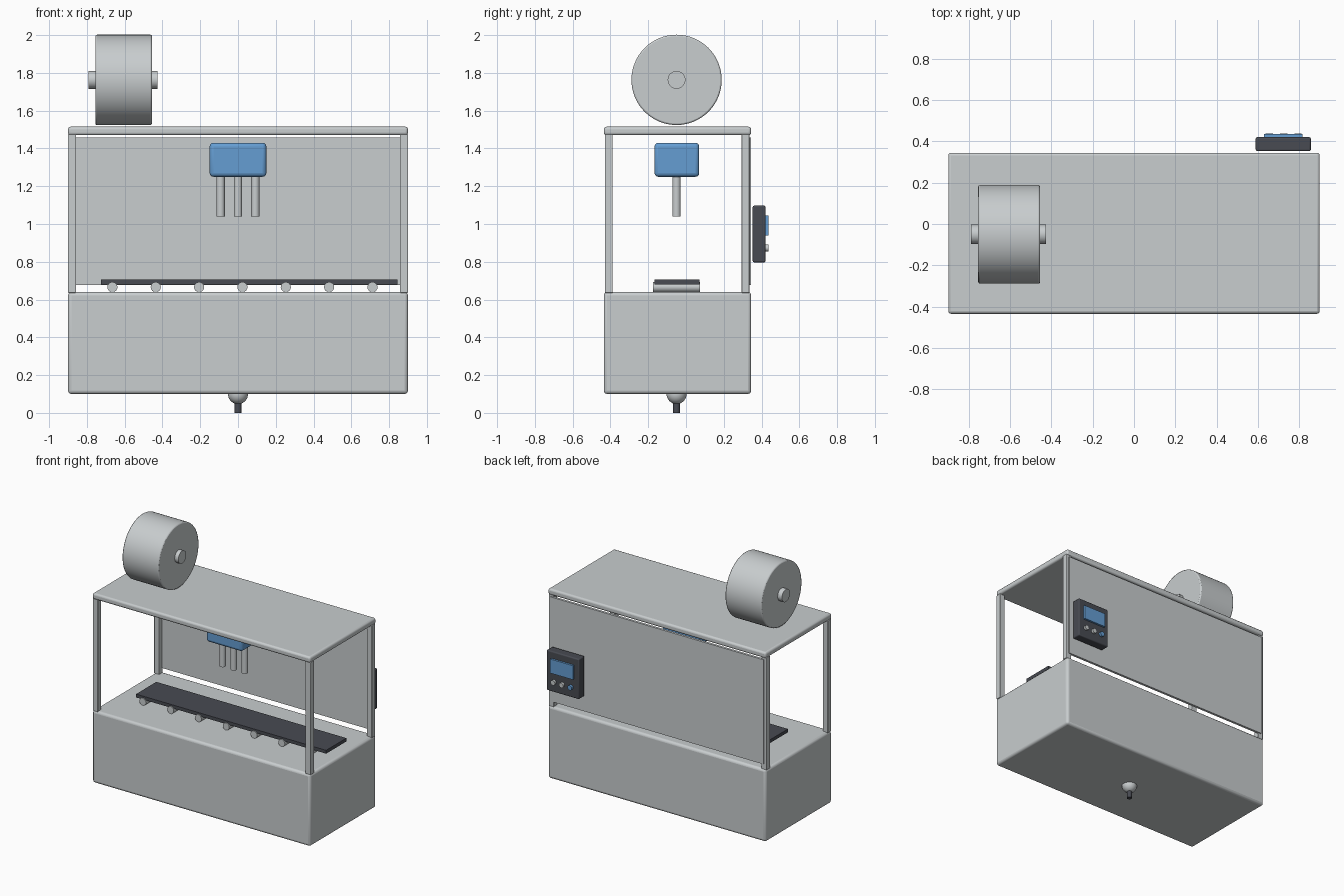
import bpy
from math import radians

cube = bpy.data.objects.get("Cube")
if cube:
    bpy.data.objects.remove(cube, do_unlink=True)


def material(name, color):
    m = bpy.data.materials.new(name)
    m.use_nodes = True
    rgba = (*color, 1)
    m.diffuse_color = rgba
    m.node_tree.nodes["Principled BSDF"].inputs["Base Color"].default_value = rgba
    return m


GREY = material("light_grey_metal", (0.58, 0.61, 0.62))
DARK = material("dark_grey_rubber", (0.065, 0.07, 0.085))
BLUE = material("blue_plastic", (0.13, 0.34, 0.65))


def finish(name, mat, bevel=0, segments=3):
    ob = bpy.context.object
    ob.name = name
    ob.data.materials.append(mat)
    bpy.ops.object.transform_apply(location=False, rotation=True, scale=True)
    if bevel:
        mod = ob.modifiers.new("rounded_edges", "BEVEL")
        mod.width = bevel
        mod.segments = segments
        mod.limit_method = "ANGLE"
        mod.angle_limit = radians(40)
    bpy.ops.object.shade_smooth_by_angle(angle=radians(40))
    return ob


def box(name, mat, x, y, z, bevel=0):
    """Box from its (low, high) extent on each axis."""
    spans = (x, y, z)
    bpy.ops.mesh.primitive_cube_add(size=1, location=[sum(s) / 2 for s in spans])
    bpy.context.object.scale = [s[1] - s[0] for s in spans]
    return finish(name, mat, bevel)


ROT = {"x": (0, radians(90), 0), "y": (radians(90), 0, 0), "z": (0, 0, 0)}


def rod(name, mat, axis, center, radius, length, sides=32, bevel=0):
    bpy.ops.mesh.primitive_cylinder_add(vertices=sides, radius=radius, depth=length,
                                        location=center, rotation=ROT[axis])
    return finish(name, mat, bevel, 2)


# Cabinet and roof
WIDTH, DEPTH = (-0.9, 0.9), (-0.435, 0.345)
MID_Y = -0.05
box("cabinet", GREY, WIDTH, DEPTH, (0.1, 0.64), 0.018)
box("roof", GREY, WIDTH, DEPTH, (1.47, 1.515), 0.014)

# Corner posts and back panel
for x_name, x in (("right", (-0.9, -0.857)), ("left", (0.857, 0.9))):
    for y_name, y in (("front", (-0.43, -0.388)), ("back", (0.294, 0.336))):
        box(f"{y_name}_{x_name}_post", GREY, x, y, (0.635, 1.475), 0.004)
box("back_panel", GREY, (-0.88, 0.88), (0.325, 0.343), (0.677, 1.457))

# Conveyor
box("conveyor_belt", DARK, (-0.725, 0.845), (-0.167, 0.072), (0.68, 0.705))
for i in range(7):
    rod(f"roller_{i + 1}", GREY, "y", (-0.665 + i * 0.2295, MID_Y, 0.666),
        0.027, 0.25, 16)

# Filling head with nozzles
box("filling_head", BLUE, (-0.15, 0.15), (-0.167, 0.07), (1.25, 1.43), 0.02)
for i in (-1, 0, 1):
    rod(f"nozzle_{i + 2}", GREY, "z", (i * 0.092, MID_Y, 1.15), 0.022, 0.22, 24)

# Film reel and axle
rod("film_reel", GREY, "x", (-0.605, MID_Y, 1.763), 0.239, 0.3, 64, 0.008)
rod("reel_axle", GREY, "x", (-0.608, MID_Y, 1.763), 0.047, 0.365, 32)

# Control box on the back
box("control_box", DARK, (0.59, 0.857), (0.353, 0.421), (0.797, 1.097), 0.008)
box("control_screen", BLUE, (0.63, 0.817), (0.415, 0.436), (0.94, 1.045))
for i, mat in enumerate((BLUE, GREY, GREY)):
    rod(f"control_button_{i + 1}", mat, "y", (0.655 + i * 0.07, 0.426, 0.873),
        0.018, 0.024, 20)

# Drain valve underneath
bpy.ops.mesh.primitive_uv_sphere_add(segments=32, ring_count=16, radius=0.053,
                                     location=(0, MID_Y, 0.1))
finish("drain_valve", GREY)
rod("drain_pipe", DARK, "z", (0, MID_Y, 0.03), 0.018, 0.06, 20)
